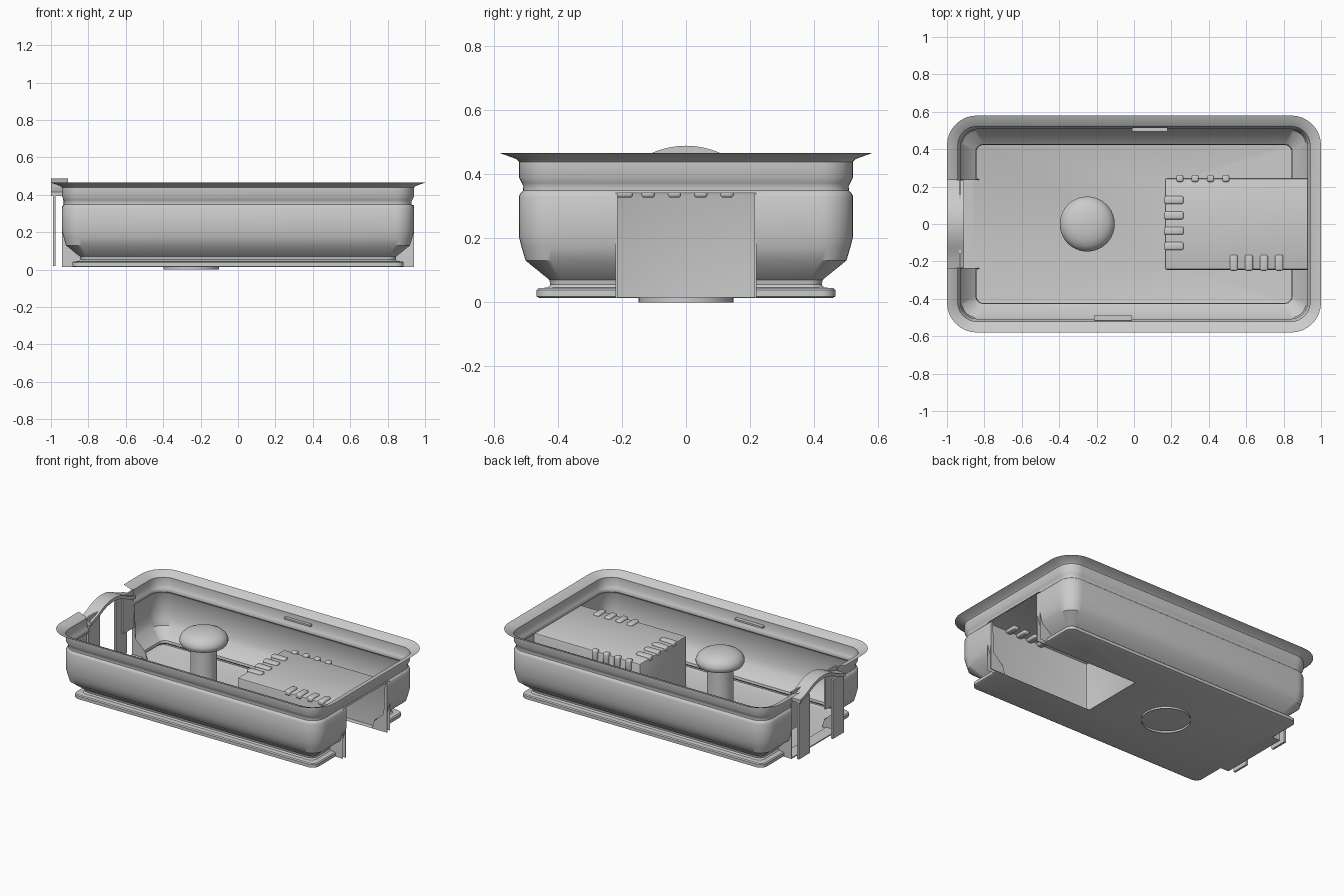
import bpy, bmesh, math
from mathutils import Vector

if "Cube" in bpy.data.objects:
    bpy.data.objects.remove(bpy.data.objects["Cube"])


def finish(name, bm, smooth=True, normals=True):
    if normals:
        bmesh.ops.recalc_face_normals(bm, faces=bm.faces)
    me = bpy.data.meshes.new(name)
    bm.to_mesh(me)
    bm.free()
    ob = bpy.data.objects.new(name, me)
    bpy.context.collection.objects.link(ob)
    if smooth:
        bpy.ops.object.select_all(action='DESELECT')
        ob.select_set(True)
        bpy.context.view_layer.objects.active = ob
        bpy.ops.object.shade_smooth_by_angle(angle=math.radians(35))
    return ob


def box(name, x0, x1, y0, y1, z0, z1, bevel=0.0):
    bm = bmesh.new()
    bmesh.ops.create_cube(bm, size=1)
    for v in bm.verts:
        v.co = Vector(((x0 + x1) / 2 + v.co.x * (x1 - x0),
                       (y0 + y1) / 2 + v.co.y * (y1 - y0),
                       (z0 + z1) / 2 + v.co.z * (z1 - z0)))
    if bevel:
        bmesh.ops.bevel(bm, geom=bm.edges[:], offset=bevel, segments=3,
                        profile=0.5, affect='EDGES')
    return finish(name, bm)


def extrude_poly(name, pts, axis, a, b):
    # pts are 2D points in the plane across the given axis
    bm = bmesh.new()
    place = (lambda p, t: (p[0], t, p[1])) if axis == 'y' else (lambda p, t: (t, p[0], p[1]))
    f = bm.faces.new([bm.verts.new(place(p, a)) for p in pts])
    ext = bmesh.ops.extrude_face_region(bm, geom=[f])
    d = Vector((0, b - a, 0)) if axis == 'y' else Vector((b - a, 0, 0))
    bmesh.ops.translate(bm, vec=d, verts=[e for e in ext['geom'] if isinstance(e, bmesh.types.BMVert)])
    return finish(name, bm)


RH, LH, TOP = 0.213, 0.235, 0.34   # half widths of the end openings, tunnel height


def ring(hy, z):
    # rounded rectangle with split points at both end openings
    hx = hy + 0.42
    r = max(0.04, 0.16 - (0.58 - hy))

    def arc(sx, sy, start):
        return [(sx * (hx - r) + r * math.cos(start + i * math.pi / 16),
                 sy * (hy - r) + r * math.sin(start + i * math.pi / 16), z) for i in range(9)]
    return ([(hx, RH, z)] + arc(1, 1, 0) + arc(-1, 1, math.pi / 2)
            + [(-hx, LH, z), (-hx, -LH, z)]
            + arc(-1, -1, math.pi) + arc(1, -1, 1.5 * math.pi) + [(hx, -RH, z)])


# Tray shell: stacked rings of (half depth, height)
profile = [(0.455, 0.013), (0.466, 0.018), (0.466, 0.038), (0.46, 0.044), (0.43, 0.046),
           (0.423, 0.055), (0.426, 0.07), (0.50, 0.13), (0.512, 0.17), (0.521, 0.205),
           (0.521, 0.33), (0.516, TOP), (0.508, 0.348), (0.507, 0.362), (0.512, 0.372), (0.521, 0.39),
           (0.521, 0.438), (0.53, 0.447), (0.58, 0.465)]
bm = bmesh.new()
rows = [[bm.verts.new(p) for p in ring(*lv)] for lv in profile]
n = len(rows[0])
for k, (lo, hi) in enumerate(zip(rows, rows[1:])):
    for i in range(n):
        j = (i + 1) % n
        if i == 19:                       # left opening, full height
            continue
        if i == n - 1 and profile[k + 1][1] <= TOP:   # right opening
            continue
        bm.faces.new((lo[i], lo[j], hi[j], hi[i]))
bm.faces.new(rows[0] + [bm.verts.new((0.17, -RH, 0.013)), bm.verts.new((0.17, RH, 0.013))])
finish("tray_shell", bm)

# Tunnel housing, open at its right end and below
bm = bmesh.new()
bmesh.ops.create_cube(bm, size=1)
for v in bm.verts:
    v.co = Vector((0.5525 + v.co.x * 0.775, v.co.y * 0.49, 0.18 + v.co.z * 0.33))
bmesh.ops.delete(bm, geom=[f for f in bm.faces if f.normal.x > 0.9 or f.normal.z < -0.9],
                 context='FACES')
bmesh.ops.bevel(bm, geom=[e for e in bm.edges if not e.is_boundary], offset=0.012, segments=2,
                profile=0.5, affect='EDGES')
finish("tunnel_housing", bm)

# Flaps beside the end openings
for s, side in ((1, "back"), (-1, "front")):
    flap = [(0.83, 0.013), (0.94, 0.013), (0.94, TOP), (0.925, TOP)]
    flap = flap + [(0.915, 0.13), (0.845, 0.065)]
    extrude_poly("right_flap_" + side, flap, 'y', s * RH, s * (RH + 0.006))
    extrude_poly("left_flap_" + side, [(-x, z) for x, z in flap], 'y', s * LH, s * (LH + 0.006))

# Ventilation ribs wrapped over the tunnel edges
for i in range(4):
    y = 0.128 - i * 0.082
    box(f"end_rib_{i}", 0.16, 0.265, y - 0.021, y + 0.021, 0.326, 0.357, 0.01)
    x = 0.533 + i * 0.081
    box(f"front_rib_{i}", x - 0.021, x + 0.021, -0.25, -0.165, 0.326, 0.357, 0.01)
    x = 0.245 + i * 0.082
    box(f"back_rib_{i}", x - 0.019, x + 0.019, 0.225, 0.262, 0.285, 0.357, 0.01)

# Knob: turned mushroom shape
knob = [(0.148, 0.0), (0.148, 0.015), (0.13, 0.02), (0.10, 0.035), (0.085, 0.06), (0.08, 0.1),
        (0.08, 0.355), (0.12, 0.36), (0.138, 0.368), (0.147, 0.385), (0.147, 0.40), (0.138, 0.42),
        (0.12, 0.437), (0.095, 0.449), (0.065, 0.457), (0.03, 0.461), (0, 0.462)]
bm = bmesh.new()
vs = [bm.verts.new((-0.25 + r, 0, z)) for r, z in knob]
es = [bm.edges.new(p) for p in zip(vs, vs[1:])]
bmesh.ops.spin(bm, geom=vs + es, cent=(-0.25, 0, 0), axis=(0, 0, 1), angle=2 * math.pi,
               steps=40, use_merge=True)
bmesh.ops.remove_doubles(bm, verts=bm.verts, dist=1e-5)
finish("knob", bm)

# Arched handle over the left opening
ys = [-0.235 + 0.47 * i / 16 for i in range(17)]


def arch(y):
    return 0.488 - 0.05 * (abs(y) / 0.16) ** 2 if abs(y) < 0.16 else 0.438 - 0.3 * (abs(y) - 0.16)


outline = [(y, arch(y)) for y in ys] + [(y, arch(y) - 0.022) for y in reversed(ys)]
extrude_poly("handle_arch", outline, 'x', -1.0, -0.91)
for s, side in ((1, "back"), (-1, "front")):
    box("handle_leg_" + side, -0.99, -0.976, min(s * 0.12, s * 0.235), max(s * 0.12, s * 0.235),
        0.02, 0.41)
    # inner wall panels facing the opening
    box("inner_panel_" + side, -0.936, -0.925, min(s * 0.12, s * 0.235), max(s * 0.12, s * 0.235),
        0.2, 0.45)

# Floor lip under the handle
box("floor_lip", -0.94, -0.86, -0.235, 0.235, 0.013, 0.02)

# Small catches inside the long walls
box("back_catch", -0.01, 0.18, 0.495, 0.515, 0.40, 0.412)
box("front_catch", -0.215, -0.01, -0.515, -0.49, 0.40, 0.412)
